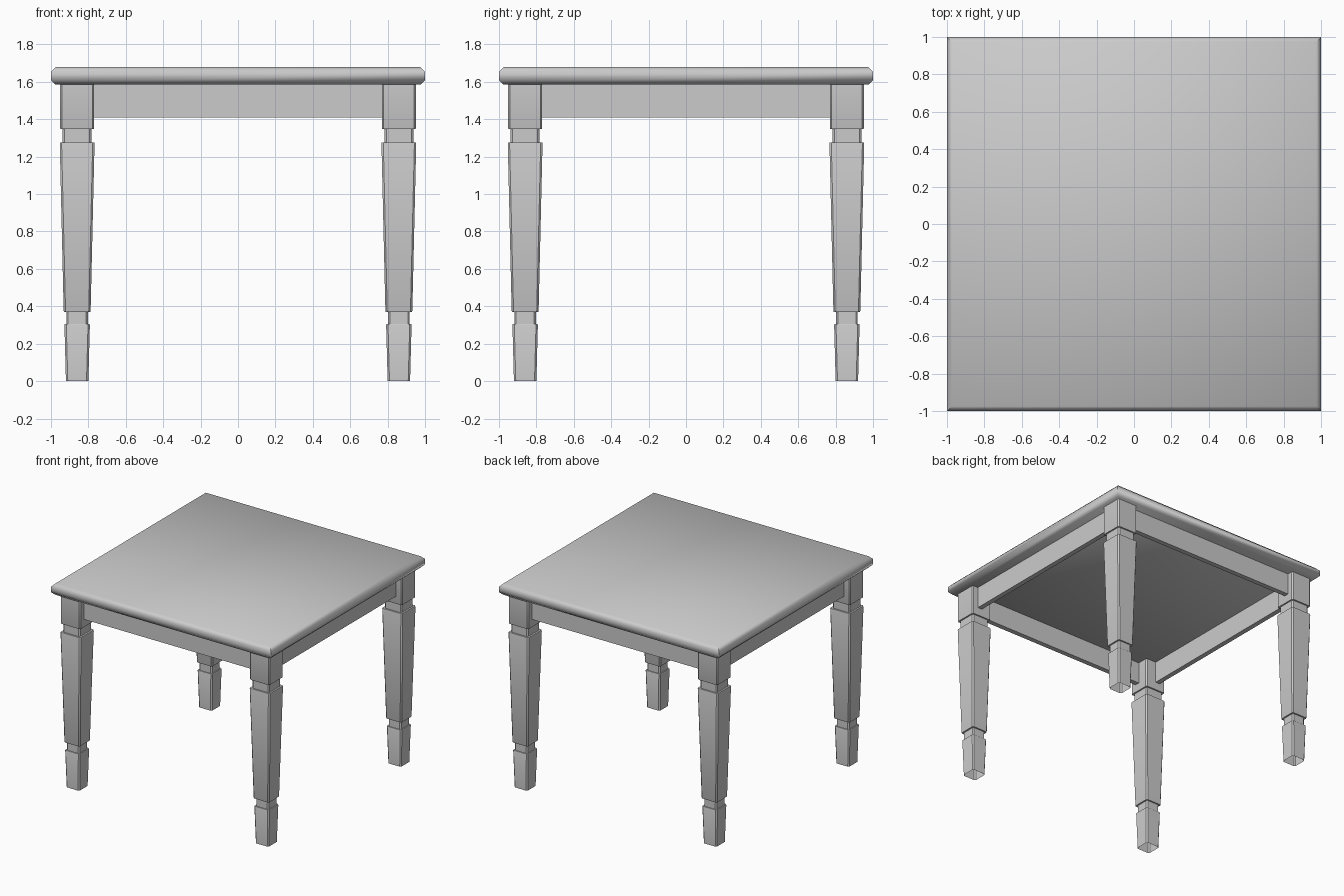
import bpy
import bmesh
from math import radians

cube = bpy.data.objects.get("Cube")
if cube:
    bpy.data.objects.remove(cube, do_unlink=True)

grey = bpy.data.materials.new("plain grey")
grey.use_nodes = True
colour = (0.6, 0.6, 0.6, 1)
grey.diffuse_color = colour
grey.node_tree.nodes["Principled BSDF"].inputs["Base Color"].default_value = colour


def square_loft(name, profile, chamfer, centre=(0, 0), cap_bottom=True, angle=30):
    """Stack square rings (half width, height), with cut corners if chamfer > 0."""
    bm = bmesh.new()
    rings = []
    for half, z in profile:
        ring = []
        for sx, sy in ((1, 1), (-1, 1), (-1, -1), (1, -1)):
            if chamfer:
                cuts = [(half, half - chamfer), (half - chamfer, half)]
                if sx * sy < 0:
                    cuts.reverse()
            else:
                cuts = [(half, half)]
            ring += [bm.verts.new((centre[0] + sx * a, centre[1] + sy * b, z))
                     for a, b in cuts]
        rings.append(ring)
    for low, high in zip(rings, rings[1:]):
        n = len(low)
        for i in range(n):
            j = (i + 1) % n
            bm.faces.new((low[i], low[j], high[j], high[i]))
    bm.faces.new(rings[-1])
    if cap_bottom:
        bm.faces.new(rings[0][::-1])
    return finish(name, bm, angle)


def finish(name, bm, angle):
    mesh = bpy.data.meshes.new(name)
    bm.to_mesh(mesh)
    bm.free()
    mesh.materials.append(grey)
    obj = bpy.data.objects.new(name, mesh)
    bpy.context.collection.objects.link(obj)
    bpy.ops.object.select_all(action="DESELECT")
    obj.select_set(True)
    bpy.context.view_layer.objects.active = obj
    bpy.ops.object.shade_smooth_by_angle(angle=radians(angle))
    return obj


def box(name, size, location):
    bm = bmesh.new()
    bmesh.ops.create_cube(bm, size=1)
    bmesh.ops.scale(bm, vec=size, verts=bm.verts)
    bmesh.ops.translate(bm, vec=location, verts=bm.verts)
    return finish(name, bm, 30)


# Table top with softened edges
square_loft("table_top", [(0.975, 1.585), (1, 1.61), (1, 1.655), (0.975, 1.68)],
            0, angle=60)

# Tapered legs with two necks, hollow at the floor
leg_profile = [(0.06, 0), (0.068, 0.3), (0.066, 0.305), (0.058, 0.305),
               (0.058, 0.37), (0.07, 0.37), (0.072, 0.375), (0.093, 1.27),
               (0.091, 1.277), (0.077, 1.277), (0.077, 1.347), (0.089, 1.347),
               (0.091, 1.352), (0.091, 1.585)]
for y, end in ((-0.86, "front"), (0.86, "back")):
    for x, side in ((-0.86, "right"), (0.86, "left")):
        square_loft(f"{end}_{side}_leg", leg_profile, 0.01, (x, y), cap_bottom=False)

# Apron rails between the legs
for sign, end, side in ((-1, "front", "right"), (1, "back", "left")):
    box(f"{end}_apron", (1.56, 0.04, 0.175), (0, sign * 0.88, 1.4975))
    box(f"{side}_apron", (0.04, 1.56, 0.175), (sign * 0.88, 0, 1.4975))
